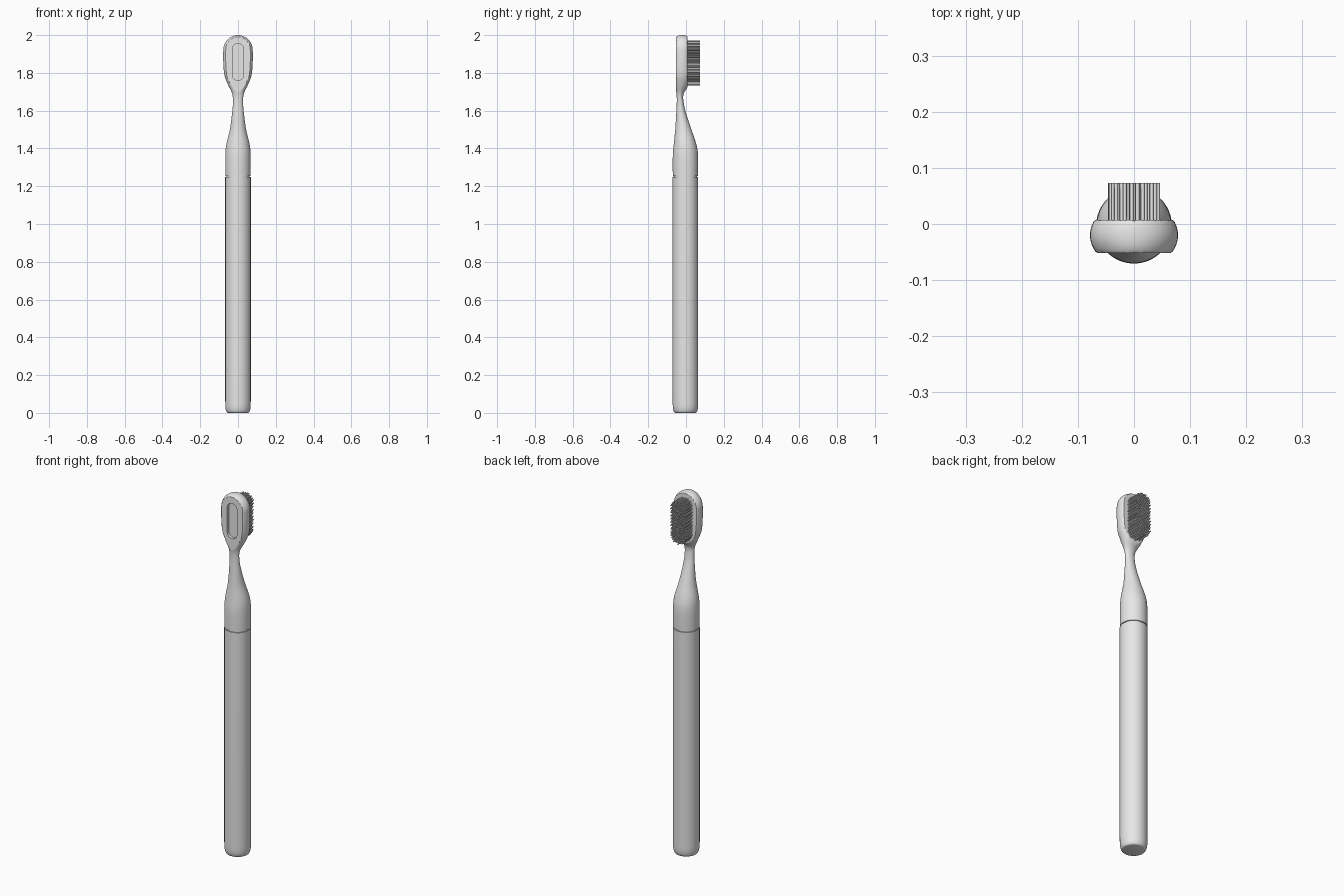
import bpy, bmesh, math, random
from mathutils import Matrix

random.seed(4)
cube = bpy.data.objects.get("Cube")
if cube:
    bpy.data.objects.remove(cube, do_unlink=True)

grey = bpy.data.materials.new("plain grey")
grey.use_nodes = True
grey.diffuse_color = (0.8, 0.8, 0.8, 1)
grey.node_tree.nodes["Principled BSDF"].inputs["Base Color"].default_value = (0.8, 0.8, 0.8, 1)

SIDES = 64
AXIS_Y = -0.003
HEAD_FRONT, HEAD_BACK = -0.052, 0.007


def finish(name, bm):
    bmesh.ops.recalc_face_normals(bm, faces=bm.faces)
    mesh = bpy.data.meshes.new(name)
    bm.to_mesh(mesh)
    bm.free()
    obj = bpy.data.objects.new(name, mesh)
    bpy.context.collection.objects.link(obj)
    mesh.materials.append(grey)
    return obj


def select(obj):
    bpy.ops.object.select_all(action='DESELECT')
    obj.select_set(True)
    bpy.context.view_layer.objects.active = obj


def smooth(obj, degrees=30):
    select(obj)
    bpy.ops.object.shade_smooth_by_angle(angle=math.radians(degrees))


def loft(rings):
    """Skin a list of equal rings of points and cap both ends."""
    bm = bmesh.new()
    loops = [[bm.verts.new(p) for p in ring] for ring in rings]
    for a, b in zip(loops, loops[1:]):
        for i in range(len(a)):
            j = (i + 1) % len(a)
            bm.faces.new((a[i], a[j], b[j], b[i]))
    bm.faces.new(loops[0][::-1])
    bm.faces.new(loops[-1])
    return bm


def ellipse(z, width, cy, depth, flat=False):
    points = []
    for i in range(SIDES):
        a = math.tau * i / SIDES
        y = cy + depth * math.sin(a)
        if flat:
            y = min(max(y, HEAD_FRONT), HEAD_BACK)
        points.append((width * math.cos(a), y, z))
    return points


def curve_through(keys, steps):
    """Catmull-Rom interpolation of all columns."""
    pts = [keys[0]] + keys + [keys[-1]]
    out = []
    for p0, p1, p2, p3 in zip(pts, pts[1:], pts[2:], pts[3:]):
        for s in range(steps):
            t = s / steps
            out.append([b + t / 2 * (c - a + t * (2 * a - 5 * b + 4 * c - d
                        + t * (3 * (b - c) + d - a)))
                        for a, b, c, d in zip(p0, p1, p2, p3)])
    return out + [keys[-1]]


# Handle with rounded foot and a narrow inset collar at the seam
foot = [(0.0675 - 0.014 * (1 - math.sin(a)) ** 1.3, 0.06 * (1 - math.cos(a)))
        for a in (math.pi / 2 * i / 8 for i in range(9))]
profile = foot + [(0.0675, 1.25), (0.062, 1.25), (0.062, 1.258)]
handle = finish("handle", loft([ellipse(z, r, AXIS_Y, r) for r, z in profile]))
smooth(handle)

# Neck and head: height, half width, front, back
keys = [
    (1.255, 0.067, -0.07, 0.064),
    (1.36, 0.067, -0.07, 0.064),
    (1.42, 0.062, -0.065, 0.055),
    (1.50, 0.043, -0.057, 0.029),
    (1.58, 0.032, -0.052, 0.002),
    (1.64, 0.027, -0.049, -0.012),
    (1.69, 0.031, -0.051, -0.012),
    (1.74, 0.054, -0.066, 0.02),
    (1.79, 0.072, -0.079, 0.038),
    (1.86, 0.078, -0.081, 0.041),
    (1.92, 0.078, -0.081, 0.041),
]
rings = [ellipse(z, w, (f + b) / 2, (b - f) / 2, z > 1.66)
         for z, w, f, b in curve_through(keys, 6)]
for i in range(1, 20):
    a = math.pi / 2 * i / 19.2
    rings.append(ellipse(1.92 + 0.08 * math.sin(a), 0.078 * math.cos(a),
                         -0.02, 0.061 * math.cos(a) ** 0.8, True))
head = finish("neck_and_head", loft(rings))


# Slot recessed into the front of the head
def stadium(y, radius, low, high):
    ring = []
    for centre, start in ((high - radius, 0), (low + radius, math.pi)):
        for i in range(17):
            a = start + math.pi * i / 16
            ring.append((radius * math.cos(a), y, centre + radius * math.sin(a)))
    return ring


cutter = finish("slot_cutter", loft([stadium(y, 0.03, 1.76, 1.955)
                                     for y in (-0.1, HEAD_FRONT + 0.015)]))
cutter.hide_render = True
slot = head.modifiers.new("slot", 'BOOLEAN')
slot.operation = 'DIFFERENCE'
slot.solver = 'EXACT'
slot.object = cutter
select(head)
bpy.ops.object.modifier_apply(modifier="slot")
bpy.data.objects.remove(cutter, do_unlink=True)
smooth(head)

# Bristles: staggered rods filling a rounded field on the back
bm = bmesh.new()
radius, low, high, gap = 0.047, 1.738, 1.972, 0.0105
for row in range(int((high - low) / (gap * 0.87)) + 1):
    z = low + row * gap * 0.87
    for col in range(-6, 7):
        x = (col + 0.5 * (row % 2)) * gap
        core = min(max(z, low + radius), high - radius)
        if math.hypot(x, z - core) > radius:
            continue
        jx, jz = random.uniform(-0.001, 0.001), random.uniform(-0.001, 0.001)
        bottom, top = HEAD_BACK - 0.004, 0.073
        place = (Matrix.Translation((x + jx, (bottom + top) / 2, z + jz))
                 @ Matrix.Rotation(math.pi / 2, 4, 'X'))
        bmesh.ops.create_cone(bm, cap_ends=True, segments=8, radius1=0.0036,
                              radius2=0.0036, depth=top - bottom, matrix=place)
bristles = finish("bristles", bm)
smooth(bristles, 50)
